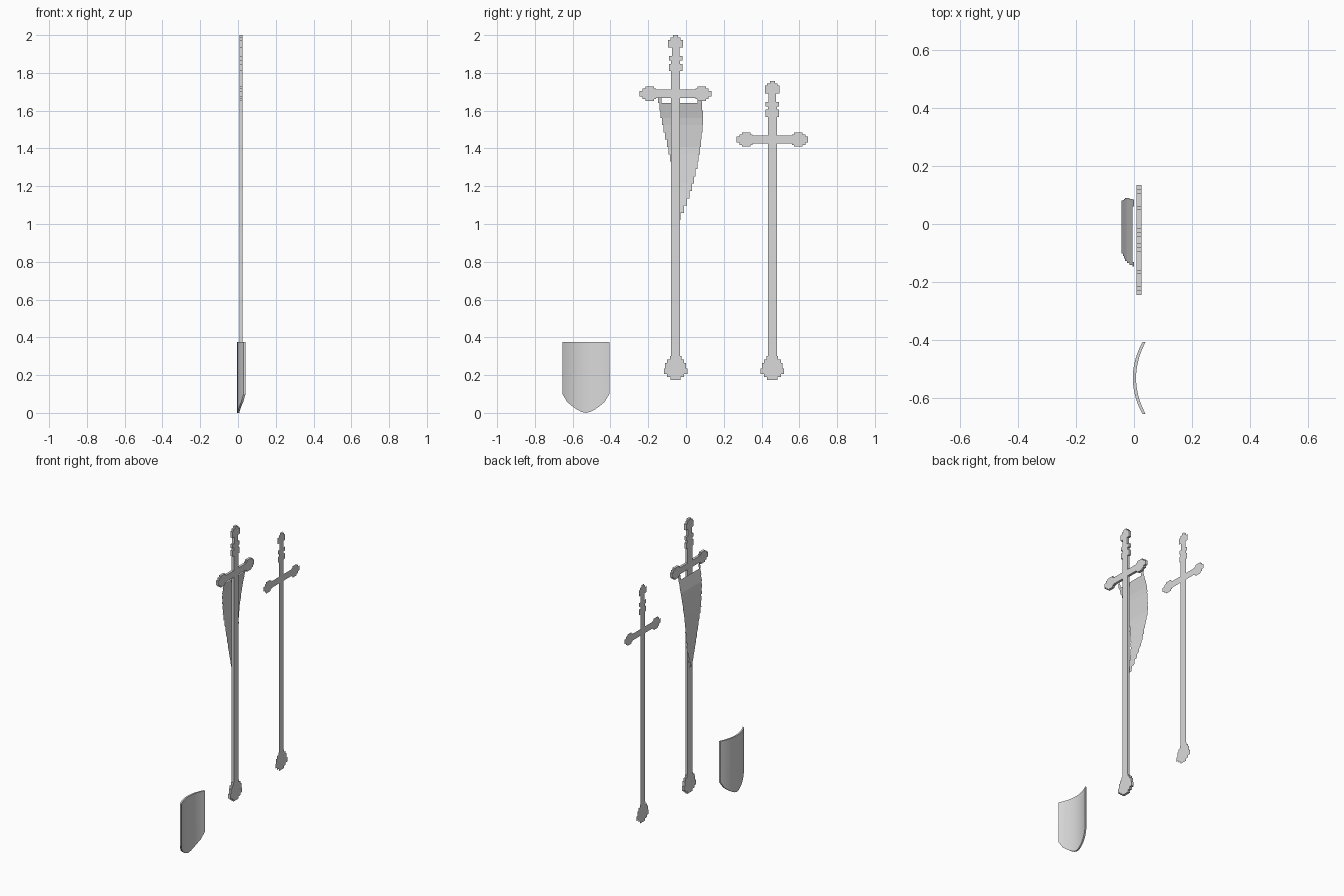
import bpy, bmesh

if "Cube" in bpy.data.objects:
    bpy.data.objects.remove(bpy.data.objects["Cube"])

grey = bpy.data.materials.new("plain_grey")
grey.use_nodes = True
grey.diffuse_color = (0.7, 0.7, 0.7, 1)
grey.node_tree.nodes["Principled BSDF"].inputs["Base Color"].default_value = (0.7, 0.7, 0.7, 1)


def finish(name, bm):
    mesh = bpy.data.meshes.new(name)
    bm.to_mesh(mesh)
    bm.free()
    mesh.materials.append(grey)
    obj = bpy.data.objects.new(name, mesh)
    bpy.context.collection.objects.link(obj)
    return obj


def extrude_x(bm, depth):
    """Give a sheet thickness along x."""
    out = bmesh.ops.extrude_face_region(bm, geom=bm.faces[:])
    verts = [g for g in out["geom"] if isinstance(g, bmesh.types.BMVert)]
    bmesh.ops.translate(bm, verts=verts, vec=(depth, 0, 0))
    bmesh.ops.recalc_face_normals(bm, faces=bm.faces[:])


def lerp(table, z):
    """Value at z from a list of (z, value) pairs sorted downwards."""
    for (z0, a), (z1, b) in zip(table, table[1:]):
        if z >= z1:
            t = (z0 - z) / (z0 - z1)
            return a + (b - a) * max(t, 0)
    return table[-1][1]


# Stepped outline: (half width, top of step); the upper steps count from the crossbar
FOOT = [(.027, .19), (.045, .205), (.062, .235), (.055, .265), (.045, .283), (.03, .3)]
HEAD = [(.024, .12), (.036, .158), (.024, .175), (.036, .2), (.02, .245),
        (.039, .285), (.027, .298), (.013, .31)]
ARM = [(.022, .105), (.028, .115), (.038, .16), (.028, .175), (.015, .19)]


def cross_staff(name, y, bar_z, x, depth):
    pts, z = [], .175
    for half, top in FOOT:
        pts += [(half, z), (half, top)]
        z = top
    # Arm steps run outwards below the bar, then back above it
    lower, start = [], .024
    for height, end in ARM:
        lower += [(start, -height), (end, -height)]
        start = end
    arm = lower + [(a, -b) for a, b in reversed(lower)]
    pts.append((.024, z))
    pts += [(a, bar_z + b) for a, b in arm]
    z = bar_z + ARM[0][0]
    for half, top in HEAD:
        pts += [(half, z), (half, bar_z + top)]
        z = bar_z + top
    pts += [(-a, b) for a, b in reversed(pts)]
    clean = [p for i, p in enumerate(pts) if p != pts[i - 1]]
    bm = bmesh.new()
    bm.faces.new([bm.verts.new((x, y + a, b)) for a, b in clean])
    if depth:
        extrude_x(bm, depth)
    return finish(name, bm)


cross_staff("banner_staff", -.055, 1.69, .009, .016)
cross_staff("flat_staff", .457, 1.447, 0, 0)

# Torn banner: stepped strips that bulge away from the staff
BULGE = [(1.67, 0), (1.64, -.005), (1.55, -.028), (1.4, -.043), (1.2, -.03), (1.02, -.005)]
LEFT = [(1.64, -.145), (1.53, -.125), (1.38, -.09), (1.2, -.065), (1.02, -.056)]
RIGHT = [(1.64, .083), (1.57, .091), (1.42, .08), (1.3, .058), (1.2, .035),
         (1.1, 0), (1.02, -.04)]
bm = bmesh.new()


def strip(y0, y1, top, low):
    corners = [(y0, low), (y1, low), (y1, top), (y0, top)]
    bm.faces.new([bm.verts.new((lerp(BULGE, z), y, z)) for y, z in corners])


ROWS = 16
for i in range(ROWS):
    top = 1.64 - i * .62 / ROWS
    low = top - .62 / ROWS
    mid = (top + low) / 2
    strip(lerp(LEFT, mid), lerp(RIGHT, mid), top, low)
strip(-.147, -.13, 1.67, 1.64)
strip(.06, .085, 1.67, 1.64)
finish("banner_cloth", bm)

# Curved shield with a rounded point at the bottom
EDGE = [(1, .1), (.8, .058), (.6, .037), (.4, .019), (.2, .006), (0, 0)]
COLUMNS = 20
bm = bmesh.new()
column = []
for i in range(COLUMNS + 1):
    t = 2 * i / COLUMNS - 1
    x, y = -.004 + .033 * t * t, -.53 + .124 * t
    column.append([bm.verts.new((x, y, z)) for z in (lerp(EDGE, abs(t)), .375)])
for a, b in zip(column, column[1:]):
    bm.faces.new([a[0], b[0], b[1], a[1]])
extrude_x(bm, .011)
shield = finish("shield", bm)
bpy.context.view_layer.objects.active = shield
shield.select_set(True)
bpy.ops.object.shade_smooth_by_angle()
